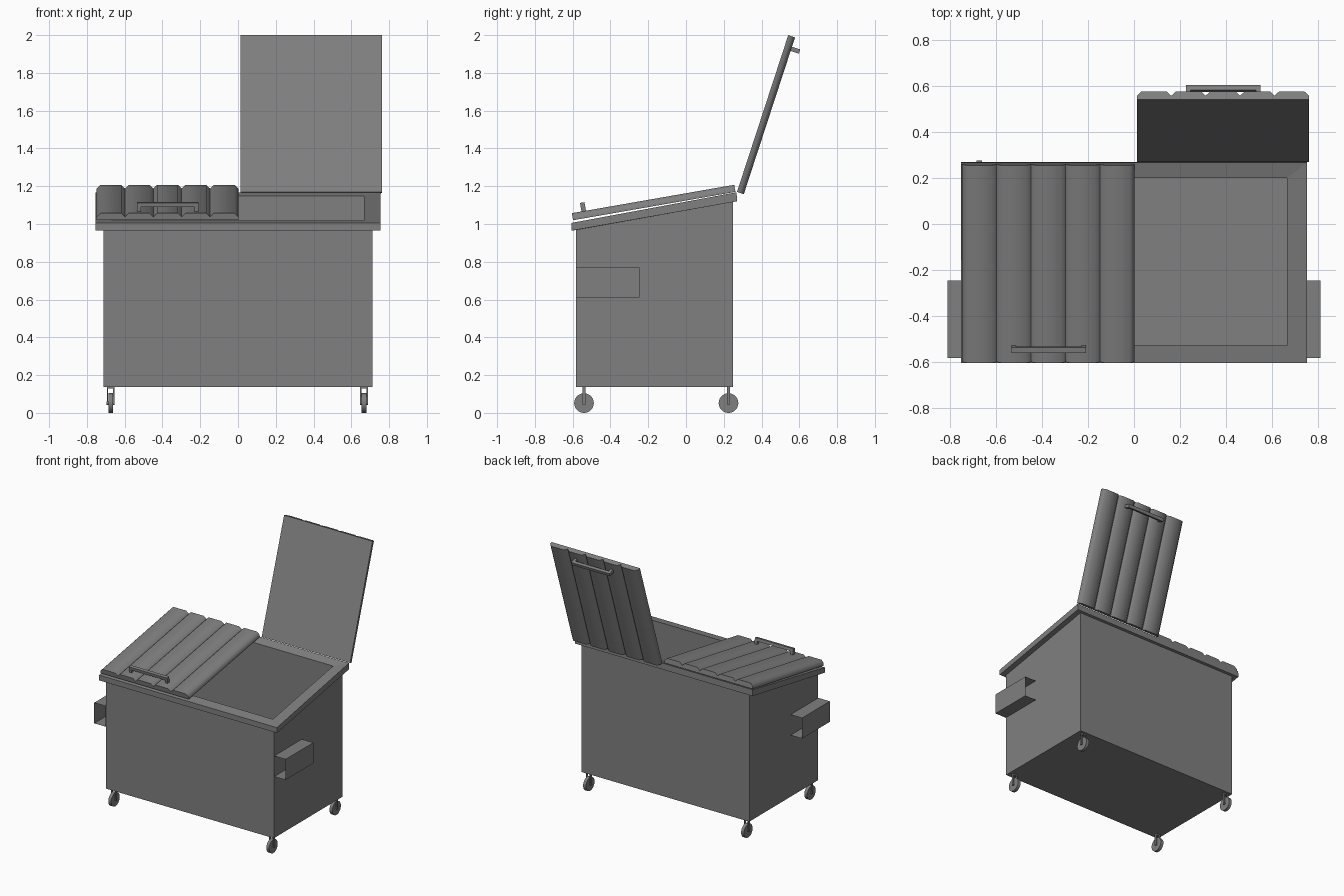
import bpy, bmesh, math
from mathutils import Matrix, Vector

if "Cube" in bpy.data.objects:
    bpy.data.objects.remove(bpy.data.objects["Cube"])

# Dark grey paint for every part
paint = bpy.data.materials.new("dark_grey")
paint.diffuse_color = (0.215, 0.215, 0.215, 1)
paint.use_nodes = True
paint.node_tree.nodes["Principled BSDF"].inputs["Base Color"].default_value = paint.diffuse_color


def finish(name, bm, matrix=None, smooth=None):
    mesh = bpy.data.meshes.new(name)
    if matrix:
        bm.transform(matrix)
    bm.to_mesh(mesh)
    bm.free()
    mesh.materials.append(paint)
    ob = bpy.data.objects.new(name, mesh)
    bpy.context.collection.objects.link(ob)
    if smooth:
        bpy.context.view_layer.objects.active = ob
        ob.select_set(True)
        bpy.ops.object.shade_smooth_by_angle(angle=math.radians(smooth))
        ob.select_set(False)
    return ob


def add_box(bm, lo, hi):
    lo, hi = Vector(lo), Vector(hi)
    m = Matrix.Translation((lo + hi) / 2) @ Matrix.Diagonal((*(hi - lo), 1))
    bmesh.ops.create_cube(bm, size=1, matrix=m)


def ring(hx, y0, y1, z0, z1):
    # four corners, counter-clockwise from above; z0 at the front, z1 at the back
    return [(-hx, y0, z0), (hx, y0, z0), (hx, y1, z1), (-hx, y1, z1)]


def loft(name, rings, cap_first=False, cap_last=False):
    bm = bmesh.new()
    vs = [[bm.verts.new(p) for p in r] for r in rings]
    for a, b in zip(vs, vs[1:]):
        for i in range(4):
            j = (i + 1) % 4
            bm.faces.new((a[i], a[j], b[j], b[i]))
    if cap_first:
        bm.faces.new(vs[0][::-1])
    if cap_last:
        bm.faces.new(vs[-1])
    return finish(name, bm)


# Bin body, sloping rim and hollow inside
under = ring(0.712, -0.583, 0.25, 0.968, 1.117)
mouth = ring(0.667, -0.53, 0.20, 1.019, 1.148)
loft("bin_body", [ring(0.712, -0.583, 0.25, 0.138, 0.138), under], cap_first=True)
loft("rim", [under, ring(0.754, -0.605, 0.27, 0.965, 1.12),
             ring(0.754, -0.605, 0.268, 1.006, 1.168), mouth])
loft("bin_inside", [mouth, ring(0.667, -0.53, 0.20, 0.18, 0.18)], cap_last=True)

# Lids with ribbed tops; local x = width, y = away from hinge, z = outward
LENGTH, THICK, PANEL = 0.873, 0.038, 0.15


def lid_matrix(x, hinge_y, hinge_z, angle):
    u = Vector((0, math.cos(angle), math.sin(angle)))
    n = Vector((0, u.z, -u.y))
    m = Matrix((Vector((1, 0, 0)), u, n)).transposed().to_4x4()
    return Matrix.Translation((x, hinge_y, hinge_z)) @ m


def make_lid(side, matrix):
    profile = [(0, 0)]
    for i in range(5):
        x = i * PANEL
        profile += [(x, THICK - 0.02), (x + 0.02, THICK), (x + PANEL - 0.02, THICK)]
    profile += [(5 * PANEL, THICK - 0.02), (5 * PANEL, 0)]
    bm = bmesh.new()
    face = bm.faces.new([bm.verts.new((x, 0, z)) for x, z in profile])
    out = bmesh.ops.extrude_face_region(bm, geom=[face])["geom"]
    bmesh.ops.translate(bm, vec=(0, LENGTH, 0),
                        verts=[v for v in out if isinstance(v, bmesh.types.BMVert)])
    bmesh.ops.recalc_face_normals(bm, faces=bm.faces)
    # the local frame is mirrored, so its faces are turned around
    if matrix.determinant() < 0:
        bmesh.ops.reverse_faces(bm, faces=bm.faces)
    finish(side + "_lid", bm, matrix, smooth=50)

    # handle: bar on two posts
    bm = bmesh.new()
    c, x0, x1, top = LENGTH - 0.064, 0.214, 0.539, THICK + 0.046
    add_box(bm, (x0, c - 0.012, top - 0.023), (x1, c + 0.012, top))
    for px in (x0, x1 - 0.02):
        add_box(bm, (px, c - 0.012, THICK - 0.005), (px + 0.02, c + 0.012, top - 0.023))
    if matrix.determinant() < 0:
        bmesh.ops.reverse_faces(bm, faces=bm.faces)
    finish(side + "_lid_handle", bm, matrix)


make_lid("left", lid_matrix(-0.748, 0.262, 1.17, math.radians(189.9)))
make_lid("right", lid_matrix(0.012, 0.27, 1.17, math.radians(71.9)))

# Open-ended lifting sleeves on both sides
for side, s in (("left", -1), ("right", 1)):
    bm = bmesh.new()
    pts = [(0.715, 0.612), (0.812, 0.612), (0.812, 0.77), (0.715, 0.77)]
    rows = [[bm.verts.new((s * x, y, z)) for x, z in pts] for y in (-0.583, -0.247)]
    for i in range(4):
        j = (i + 1) % 4
        quad = [rows[0][i], rows[1][i], rows[1][j], rows[0][j]]
        bm.faces.new(quad[::-1] if s > 0 else quad)
    finish(side + "_lift_sleeve", bm)

# Casters: wheel, axle and fork at each corner
for side, x in (("left", -0.674), ("right", 0.667)):
    for end, y in (("front", -0.54), ("back", 0.225)):
        for part, r, w, n in (("wheel", 0.052, 0.024, 32), ("axle", 0.009, 0.042, 12)):
            bm = bmesh.new()
            bmesh.ops.create_cone(bm, cap_ends=True, segments=n, radius1=r, radius2=r, depth=w)
            finish(f"{end}_{side}_{part}", bm, Matrix.Translation((x, y, 0.052))
                   @ Matrix.Rotation(math.pi / 2, 4, 'Y'), smooth=40)
        bm = bmesh.new()
        for d in (-0.0165, 0.0165):
            add_box(bm, (x + d - 0.0035, y - 0.008, 0.045), (x + d + 0.0035, y + 0.008, 0.128))
        add_box(bm, (x - 0.02, y - 0.008, 0.128), (x + 0.02, y + 0.008, 0.139))
        finish(f"{end}_{side}_fork", bm)
